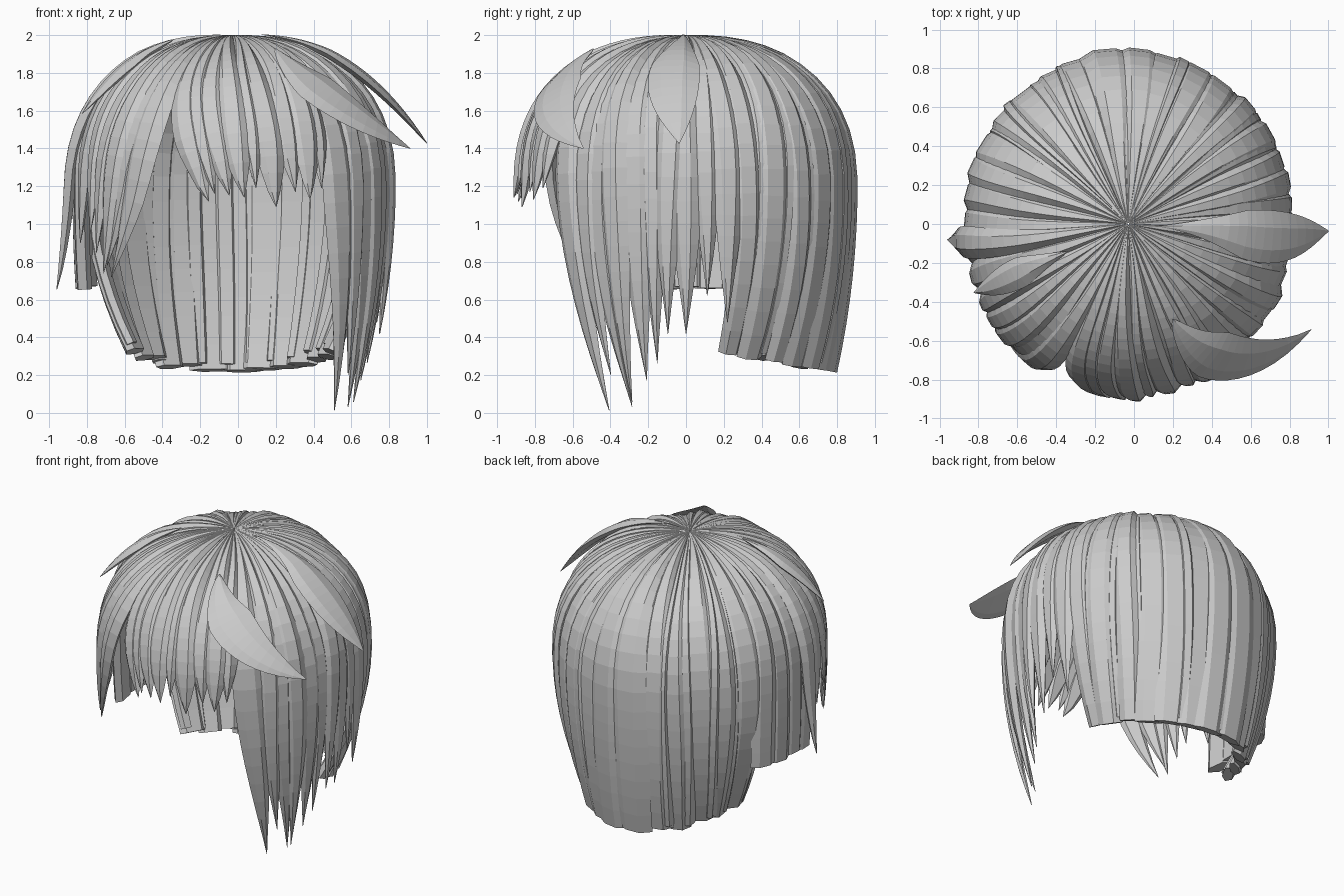
import bpy, bmesh, math, random
from mathutils import Vector

if "Cube" in bpy.data.objects:
    bpy.data.objects.remove(bpy.data.objects["Cube"])

random.seed(7)
CROWN_X = -0.03
ARC = 1.3                      # length of the dome part of a strand
SECTION = [(-1, -0.1), (-0.5, 0.8), (0.35, 1.0), (1, -0.1), (0.6, -1), (-0.6, -1)]


def surface(s, phi, k):
    """Point of the head shape at distance s from the crown: (radius, height)."""
    rmax = 0.9 - 0.045 * math.cos(phi) ** 2
    if s < ARC:
        a = s / ARC * math.pi / 2
        return rmax * math.sin(a) ** 0.87, 1.2 + 0.8 * max(0, math.cos(a)) ** 0.87
    d = s - ARC
    return rmax - k * d * d, 1.2 - d


def strand(data, p0, p1, z_end, half, k=0.13, blunt=False, taper=0.6, lift=0.0,
           power=2.0, offset=0.0, thick=0.035, start=0.0, wave=1.8):
    """Sweep a six-sided lock from the crown over the head shape."""
    verts, faces = data
    if z_end > 1.2:
        length = ARC * math.acos(((z_end - 1.2) / 0.8) ** (1 / 0.87)) / (math.pi / 2)
    else:
        length = ARC + 1.2 - z_end
    phase = random.uniform(0, 6.28)
    n, m, base = 20, len(SECTION), len(verts)

    def point(t):
        phi = math.radians(p0 + (p1 - p0) * t ** power + wave * math.sin(phase + 6 * t) * (1 - t))
        r, z = surface(t * length, phi, k)
        r = max(r + lift * t ** 3, 0.004)
        return Vector((CROWN_X + r * math.cos(phi), r * math.sin(phi), z)), phi, r

    for i in range(n + 1):
        t = start + (1 - start) * max(0.001, (i / n) ** 1.15)
        p, phi, r = point(t)
        tan = (point(min(t + 0.01, 1))[0] - point(max(t - 0.01, 0))[0]).normalized()
        nor = tan.cross(Vector((-math.sin(phi), math.cos(phi), 0))).normalized()
        side = nor.cross(tan)
        f = 1.0
        if not blunt and t > taper:
            f = max(0.015, 1 - ((t - taper) / (1 - taper)) ** 1.9)
        if start:
            f *= min(1, 0.02 + ((t - start) / (1 - start) * 2.2) ** 0.7)
        w = math.radians(half) * r * f
        h = thick * min(1, r / 0.45) * f ** 0.7
        # keep the outer face on the head shape
        p += nor * (offset * min(1, r / 0.5) - h)
        for a, b in SECTION:
            verts.append(p + side * a * w + nor * b * h)
    for i in range(n):
        for j in range(m):
            q = base + i * m
            j2 = (j + 1) % m
            faces.append((q + j, q + j2, q + m + j2, q + m + j))
    faces.append(tuple(base + j for j in reversed(range(m))))
    faces.append(tuple(base + n * m + j for j in range(m)))


def build(name, data):
    bm = bmesh.new()
    vs = [bm.verts.new(v) for v in data[0]]
    for f in data[1]:
        bm.faces.new([vs[i] for i in f])
    bmesh.ops.recalc_face_normals(bm, faces=bm.faces)
    mesh = bpy.data.meshes.new(name)
    bm.to_mesh(mesh)
    bm.free()
    bpy.context.collection.objects.link(bpy.data.objects.new(name, mesh))


def rnd(a):
    return random.uniform(-a, a)


# blunt-cut back hair: wide locks with narrower ones between
back = ([], [])
for i in range(13):
    phi = 24 + i * 10.6 + rnd(1.2)
    c = math.cos(math.radians(phi))
    z = 0.2 + 0.12 * c * c + random.uniform(0, 0.03)
    k = 0.11 + 0.26 * c * c
    strand(back, phi, phi + rnd(1), z, random.uniform(6, 9), k, True, offset=rnd(0.014))
    strand(back, phi + 5.3, phi + 5.3, z + 0.03, random.uniform(2.5, 4), k, True,
           offset=rnd(0.012))
build("back_hair", back)

# shorter blunt locks on the left side
left_side = ([], [])
for phi in (160, 170, 180, 189):
    strand(left_side, phi, phi, 0.66 + rnd(0.015), 6.5, 0.06, True, offset=rnd(0.01))
build("left_side_hair", left_side)

# fringe of short pointed locks
fringe = ([], [])
for p0, p1, z, w in [(-113, -98, 1.12, 6), (-107, -96, 1.16, 5), (-101, -91, 1.15, 6),
                     (-93, -86, 1.14, 6), (-85, -82, 1.19, 4.5), (-79, -75, 1.09, 6),
                     (-71, -68, 1.17, 5.5), (-63, -63, 1.13, 6), (-57, -58, 1.19, 5)]:
    strand(fringe, p0, p1, z, w, taper=0.72, offset=rnd(0.01) + 0.008, power=2.5)
build("fringe", fringe)

# long pointed locks framing the right side
right = ([], [])
for p0, p1, z, w in [(-49, -37, 0.01, 7), (-41, -33, 0.2, 6), (-35, -25, 0.03, 6.5),
                     (-28, -24, 0.06, 6), (-20, -17, 0.17, 7), (-13, -12, 0.26, 5.5),
                     (-6, -7, 0.42, 6), (0, 0, 0.42, 7), (8, 8, 0.62, 6), (15, 16, 0.48, 6.5)]:
    strand(right, p0, p1, z, w, 0.13, taper=0.48, power=3, offset=rnd(0.012))
build("right_locks", right)

# pointed locks framing the left side
left = ([], [])
for p0, p1, z, w in [(-118, -139, 0.72, 6.5), (-126, -142, 0.78, 6.5), (-134, -143, 0.74, 6.5),
                     (-142, -147, 0.85, 6), (-150, -151, 0.95, 6), (-160, -162, 0.9, 7)]:
    strand(left, p0, p1, z, w, 0.13, taper=0.5, power=3.0, offset=rnd(0.012))
strand(left, -172, -175, 0.65, 6, 0.0, taper=0.5, offset=0.025, lift=0.055)
build("left_locks", left)

# loose locks lifting away from the head
loose = ([], [])
strand(loose, -6, -2, 1.41, 12, lift=0.165, taper=0.5, offset=0.035, thick=0.025, start=0.1, wave=3)
strand(loose, -67, -30, 1.38, 11, lift=0.2, taper=0.6, power=3.2, offset=0.04,
       thick=0.022, start=0.4, wave=0)
strand(loose, -155, -156, 1.57, 8, lift=0.05, taper=0.5, offset=0.03, thick=0.025, start=0.3)
build("loose_locks", loose)
